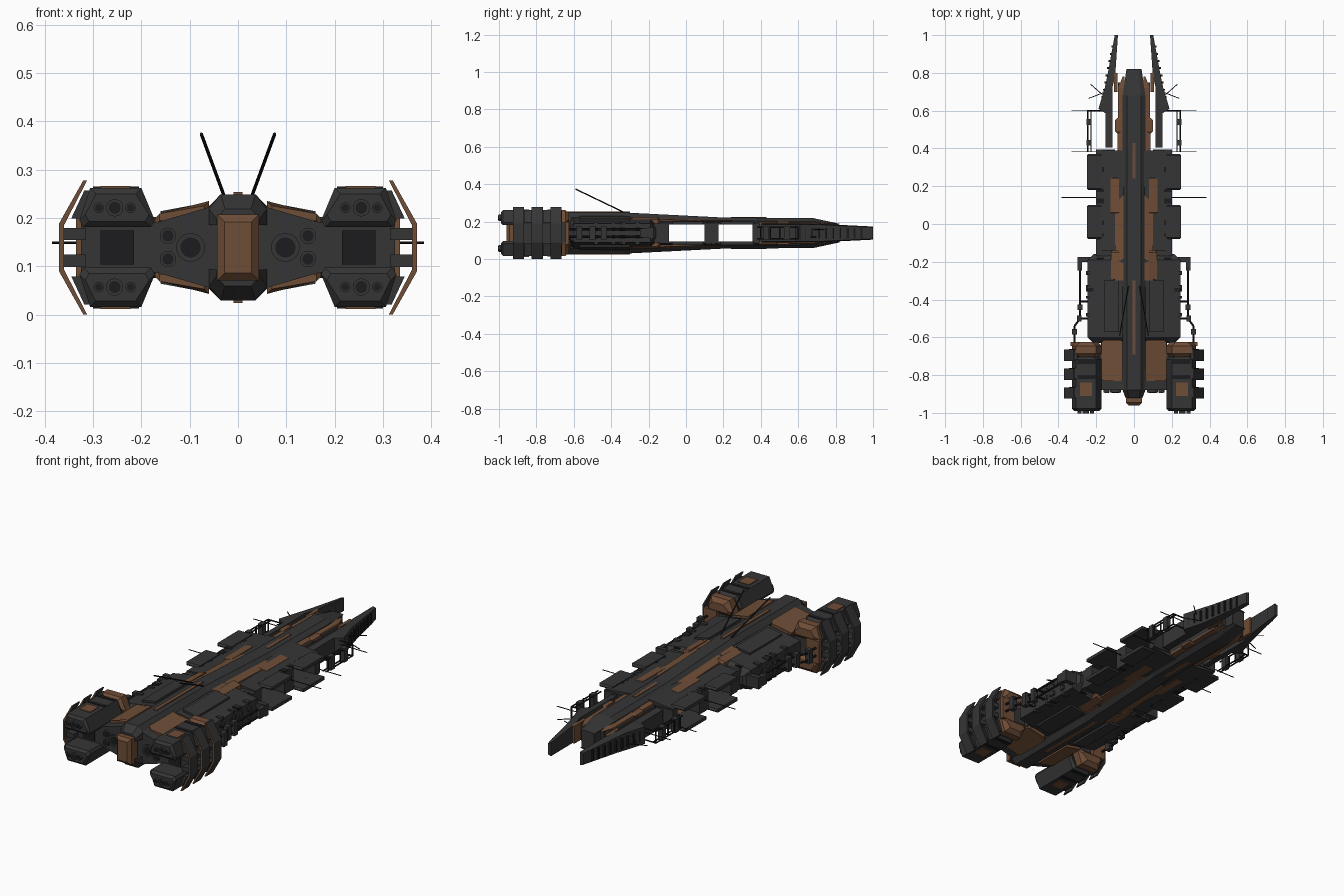
import bpy, bmesh, random
from mathutils import Vector

if "Cube" in bpy.data.objects:
    bpy.data.objects.remove(bpy.data.objects["Cube"], do_unlink=True)
random.seed(4)

# Shared levels; heights are measured from the mirror plane
MID = .139
SLOT = .046
DECK = .06
RIDGE = .11
SPINE = .06
STERN = -.88
ALL = (True, False, True)
SIDES = (True, False, False)


def material(name, *rgb):
    made = bpy.data.materials.new(name)
    made.use_nodes = True
    made.diffuse_color = (*rgb, 1)
    made.node_tree.nodes["Principled BSDF"].inputs["Base Color"].default_value = (*rgb, 1)
    return made


GREY = material("dark grey plating", .036, .036, .037)
BROWN = material("rust brown armour", .16, .075, .038)
BLACK = material("black metal", .012, .012, .013)


def finish(name, bm, mat, mirror):
    """Turn a bmesh into a mirrored object."""
    mesh = bpy.data.meshes.new(name)
    bm.to_mesh(mesh)
    bm.free()
    mesh.materials.append(mat)
    mesh.materials.append(BROWN)
    part = bpy.data.objects.new(name, mesh)
    part.location.z = MID
    bpy.context.collection.objects.link(part)
    modifier = part.modifiers.new("mirror", "MIRROR")
    modifier.use_axis = mirror


def loft(name, mat, stations, brown_where=None):
    """Skin a row of (y, section) stations; a section lists (x, z) points."""
    bm = bmesh.new()
    rings = [[bm.verts.new((x, y, z)) for x, z in section] for y, section in stations]
    for near, far in zip(rings, rings[1:]):
        for i in range(len(near)):
            bm.faces.new((near[i - 1], near[i], far[i], far[i - 1]))
    bm.faces.new(rings[0])
    bm.faces.new(rings[-1])
    bmesh.ops.recalc_face_normals(bm, faces=bm.faces)
    if brown_where:
        for face in bm.faces:
            face.material_index = int(brown_where(face))
    finish(name, bm, mat, ALL)


def shrink(section, amount):
    """Move a section's points inward, keeping points on a mirror plane there."""
    xs, zs = zip(*section)
    mid_x = min(xs) and (min(xs) + max(xs)) / 2
    mid_z = min(zs) and (min(zs) + max(zs)) / 2

    def pull(value, middle):
        step = max(-amount, min(amount, middle - value))
        return value + step
    return [(pull(x, mid_x), pull(z, mid_z)) for x, z in section]


def prism(name, mat, section, back, front, chamfer=0, brown_where=None):
    """Extrude a section along y, with chamfered ends if asked."""
    stations = [(back, section), (front, section)]
    if chamfer:
        small = shrink(section, chamfer)
        stations = [(back, small), (back + chamfer, section),
                    (front - chamfer, section), (front, small)]
    loft(name, mat, stations, brown_where)


def roofed(inner, outer, high, low, base=0):
    """Section with a roof that slopes down outward."""
    return [(inner, base), (outer, base), (outer, low), (inner, high)]


def box(name, mat, inner, outer, back, front, top, base=0, chamfer=0):
    prism(name, mat, roofed(inner, outer, top, top, base), back, front, chamfer)


def rods(name, mat, pairs, radius, mirror=SIDES, sides=6):
    """Straight round bars between pairs of points."""
    bm = bmesh.new()
    for start, end in pairs:
        start, end = Vector(start), Vector(end)
        along = end - start
        place = along.to_track_quat("Z", "Y").to_matrix().to_4x4()
        place.translation = (start + end) / 2
        bmesh.ops.create_cone(bm, cap_ends=True, segments=sides, radius1=radius,
                              radius2=radius, depth=along.length, matrix=place)
    finish(name, bm, mat, mirror)


# Central spine: upper and lower shells with an open slot amidships
def spine_section(width, shoulder, top):
    return [(0, SLOT), (width, SLOT), (width, shoulder), (width * .6, top), (0, top)]


loft("spine_shell", GREY, [
    (STERN - .04, spine_section(.045, DECK, .08)),
    (STERN, spine_section(SPINE, .08, RIDGE)),
    (-.33, spine_section(SPINE, .085, RIDGE)),
    (.2, spine_section(SPINE, .065, .083)),
    (.68, spine_section(SPINE, .062, .08)),
    (.82, spine_section(.04, .047, .05))])
box("spine_core_rear", GREY, 0, .058, STERN, -.12, SLOT)
box("spine_core_front", GREY, 0, .055, .36, .76, SLOT)
box("spine_nose", GREY, 0, .037, .76, .815, SLOT)
box("spine_stripe_rear", BROWN, 0, .009, -.69, -.3, RIDGE + .005, SLOT)
box("spine_stripe_front", BROWN, 0, .009, .24, .43, .085, SLOT)
box("tail_block", BROWN, 0, .043, -.96, STERN, .068, chamfer=.015)

# Brown armour strips beside the spine, with wider pads
loft("armour_strip", BROWN, [
    (-.3, roofed(.05, .1, .088, .08, SLOT)), (.24, roofed(.05, .1, .067, DECK, SLOT)),
    (.25, roofed(.05, .088, .067, DECK, SLOT)), (.72, roofed(.05, .085, .058, .054, SLOT)),
    (.78, roofed(.05, DECK, .05, .048, SLOT))])
prism("strip_pad_rear", BROWN, roofed(.08, .122, .085, .073, SLOT), -.3, -.14, .01)
prism("strip_pad_middle", BROWN, roofed(.08, .125, .07, .064, SLOT), .05, .25, .01)
prism("strip_pad_front", BROWN, roofed(.07, .1, .064, DECK, SLOT), .48, .56, .01)
box("strip_core", GREY, .05, .085, .36, .75, SLOT)

# Rear hull with sloping roof, and the engine section behind it
prism("rear_hull", GREY, roofed(.03, .245, .088, .05), -.63, -.16, .03)
prism("roof_panel", GREY, roofed(.08, .16, .09, .075, SLOT), -.57, -.3)
prism("engine_section", GREY, roofed(.03, .175, .092, .05), STERN, -.62)
prism("rear_armour", BROWN, roofed(SPINE, .172, .096, DECK, SLOT), -.83, -.615, .01)
box("hull_bracket", GREY, .2, .3, -.2, -.175, .03)
box("hull_bracket_tip", GREY, .275, .3, -.245, -.2, .025)

# Side decks, open right through between the bulkheads
prism("side_deck", GREY, roofed(.05, .2, .07, .055, SLOT), -.14, .39)
for where, back, front in (("rear", -.17, -.09), ("middle", .1, .175), ("front", .355, .395)):
    box("bulkhead_" + where, GREY, .1, .2, back, front, .05)
for back, front in ((-.08, .1), (.18, .37)):
    box("side_bay", GREY, .17, .25, back, front, .063, SLOT, chamfer=.008)

# Forward prongs: narrow blades with a flared root
loft("prong", GREY, [(y, roofed(inner, outer, top, top - .005)) for y, inner, outer, top in (
    (.405, .115, .15, .05), (.585, .115, .15, .05), (.61, .115, .188, .05),
    (.72, .115, .155, .05), (.78, .1, .142, SLOT), (1, .085, .102, .035))])
box("prong_inner_armour", BROWN, .088, .105, .7, .8, SLOT)
for step in range(9):
    along = step * .038
    edge = .18 - along / 5
    box("prong_rib", BLACK, edge - .03, edge, .63 + along, .64 + along, .028)

# Engine nacelles with brown front ends
NACELLE = [(.18, .042), (.32, .042), (.328, .056), (.306, .123), (.2, .123), (.172, .056)]
AFT, FORE = -.99, -.625


def front_end(face):
    centre = face.calc_center_median()
    return centre.y > FORE - .03


prism("nacelle", GREY, NACELLE, AFT, FORE - .08, .012)
prism("nacelle_front", BROWN, NACELLE, FORE - .08, FORE, .02)
box("nacelle_pylon", GREY, .16, .325, STERN, FORE - .02, .052)
box("nacelle_shoulder", BROWN, .26, .335, FORE - .02, FORE, DECK)
box("nacelle_top_plate", BROWN, .222, .285, -.91, -.84, .127, .12)
for y in (-.82, -.74):
    box("nacelle_band", BLACK, .205, .3, y, y + .02, .126, .12)

# Outer rib armour around each nacelle pair, brown on the aft faces
RIB = [(.36, 0), (.37, 0), (.37, .05), (.32, MID), (.312, MID), (.36, SLOT)]
PLATE = [(.32, DECK), (.345, DECK), (.318, .118), (.3, .118)]
for y in (-.89, -.79, -.69):
    prism("outer_rib", GREY, RIB, y - .035, y + .025,
          brown_where=lambda face: face.normal.y < -.9)
    prism("nacelle_side_plate", GREY, PLATE, y - .028, y + .028)
    box("rib_mount", GREY, .315, .362, y - .02, y + .02, .04, .015)


# Thruster nozzles: a ring with a dark throat
def nozzle(x, z, y, radius, mirror=ALL):
    inside = Vector((x, y + .01, z))
    lip = Vector((x, y - .012, z))
    throat = Vector((x, y - .014, z))
    rods("nozzle_ring", GREY, [(inside, lip)], radius, mirror, sides=14)
    rods("nozzle_throat", BLACK, [(inside, throat)], radius * .7, mirror, sides=14)


nozzle(.255, .082, AFT, .018)
for shift in (-.033, .033):
    nozzle(.255 + shift, .082, AFT, .011)
nozzle(.145, .024, STERN, .017)
nozzle(.098, 0, STERN, .03, SIDES)
box("pylon_panel", BLACK, .215, .285, STERN - .005, STERN, .035)

# Dorsal masts and whisker antennas
rods("dorsal_mast", BLACK, [((.03, -.33, RIDGE), (.076, -.59, .235))], .0035)
rods("whisker", BLACK, [
    ((.19, .14, .01), (.385, .14, .01)), ((.19, .385, -.03), (.33, .385, -.03)),
    ((.17, .6, .01), (.33, .6, .01)), ((.15, .7, -.02), (.24, .665, -.02)),
    ((.15, .67, .02), (.23, .74, .02))], .0025)

# Open truss frames fore and aft
TRUSS = .03
fore = [((x, .6, TRUSS), (x, .38, TRUSS)) for x in (.228, .245)]
fore.append(((.17, .6, TRUSS), (.245, .6, TRUSS)))
for step in range(5):
    y = .4 + step * .05
    fore.append(((.245, y, TRUSS), (.245, y, -TRUSS)))
rods("fore_truss", BLACK, fore, .004, ALL)
path = [Vector(p) for p in ((.285, -.23, .02), (.285, -.5, .02), (.315, -.54, .02), (.315, -.65, .02))]
aft = list(zip(path, path[1:]))
aft += [((.24, y, .02), (.285, y, .02)) for y in (-.41, -.5)]
rods("aft_truss", BLACK, aft, .006, ALL)
for x, y in ((.238, .43), (.238, .54), (.285, -.44), (.29, -.5), (.315, -.57)):
    box("truss_node", GREY, x - .013, x + .013, y - .015, y + .015, .036)

# Small surface fittings along the hull edges
for index in range(14):
    y = random.uniform(-.55, .35)
    length = random.uniform(.012, .028)
    aft_hull = y < -.2
    edge = .245 if aft_hull else .19
    box("hull_fitting", BLACK if index % 2 else GREY, edge - .03, edge + .005, y, y + length, DECK, SLOT)
    if aft_hull:
        box("side_fitting", GREY, edge - .01, edge + .01, y, y + length, .03, .01)
